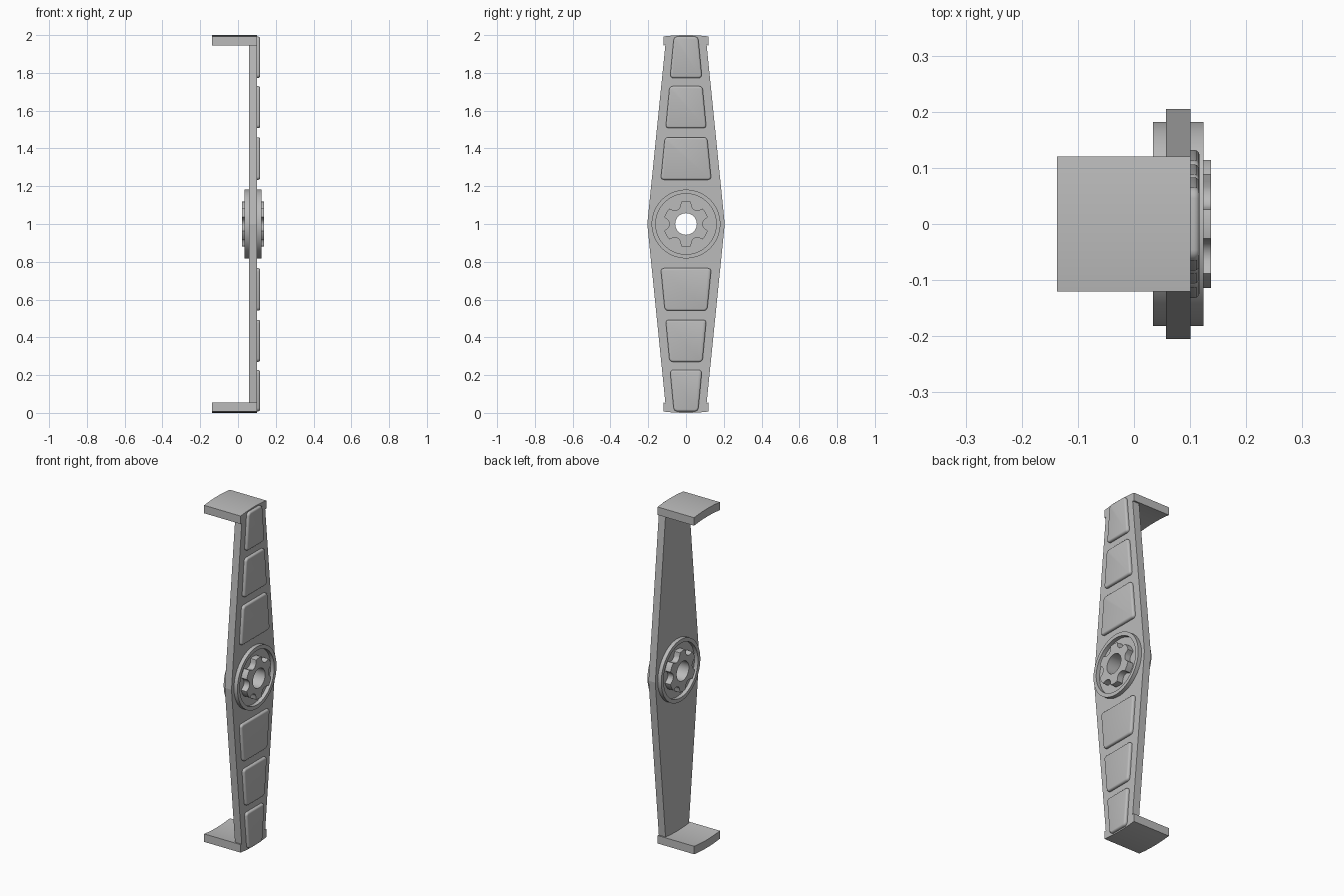
import bpy, bmesh
from math import sin, cos, asin, sqrt, pi, radians, hypot

cube = bpy.data.objects.get("Cube")
if cube:
    bpy.data.objects.remove(cube, do_unlink=True)

grey = bpy.data.materials.new("plain grey")
grey.use_nodes = True
colour = (0.5, 0.5, 0.5, 1)
grey.diffuse_color = colour
grey.node_tree.nodes["Principled BSDF"].inputs["Base Color"].default_value = colour

MID = 0.079          # x of the middle of the arm
ARM_X = (0.057, 0.101)
HOLE = 0.057


def finish(bm, name, smooth=True):
    bmesh.ops.recalc_face_normals(bm, faces=bm.faces)
    mesh = bpy.data.meshes.new(name)
    bm.to_mesh(mesh)
    bm.free()
    mesh.materials.append(grey)
    ob = bpy.data.objects.new(name, mesh)
    bpy.context.collection.objects.link(ob)
    bpy.ops.object.select_all(action='DESELECT')
    ob.select_set(True)
    bpy.context.view_layer.objects.active = ob
    if smooth:
        bpy.ops.object.shade_smooth_by_angle(angle=radians(35))
    return ob


def extrude(profile, x0, x1):
    """Solid from a (y, z) outline between two x values."""
    bm = bmesh.new()
    face = bm.faces.new([bm.verts.new((x0, y, z)) for y, z in profile])
    new = bmesh.ops.extrude_face_region(bm, geom=[face])["geom"]
    bmesh.ops.translate(bm, vec=(x1 - x0, 0, 0),
                        verts=[v for v in new if isinstance(v, bmesh.types.BMVert)])
    return bm


def collar(name, outer, inner, half, n=144):
    """Hollow disc whose radii are functions of the angle."""
    bm = bmesh.new()
    loops = []
    for radius, x in ((outer, -half), (outer, half), (inner, half), (inner, -half)):
        angles = [2 * pi * i / n for i in range(n)]
        loops.append([bm.verts.new((MID + x, radius(a) * cos(a), 1 + radius(a) * sin(a)))
                      for a in angles])
    for k in range(4):
        a, b = loops[k], loops[(k + 1) % 4]
        for i in range(n):
            j = (i + 1) % n
            bm.faces.new((a[i], a[j], b[j], b[i]))
    return finish(bm, name)


# Tapered arm with an opening for the hub
outline = [(0.205, 1), (0.107, 1.97), (-0.107, 1.97),
           (-0.205, 1), (-0.107, 0.03), (0.107, 0.03)]
arm = finish(extrude(outline, *ARM_X), "arm", smooth=False)
bore = [(0.07 * cos(i * pi / 24), 1 + 0.07 * sin(i * pi / 24)) for i in range(48)]
cutter = finish(extrude(bore, 0, 0.2), "hub_cutter", smooth=False)
cutter.hide_render = True
cut = arm.modifiers.new("hub opening", 'BOOLEAN')
cut.object = cutter
cut.solver = 'EXACT'
bpy.context.view_layer.objects.active = arm
bpy.ops.object.modifier_apply(modifier=cut.name)
bpy.data.objects.remove(cutter, do_unlink=True)

# Curved end flanges, raised pads
steps = 12
sweep = asin(0.12)
arc = [sweep * (2 * i / steps - 1) for i in range(steps + 1)]
pads = ((1.234, 1.459, 0.134, 0.112),
        (1.507, 1.73, 0.108, 0.087),
        (1.773, 1.992, 0.085, 0.064))
for side, label in ((1, "upper"), (-1, "lower")):
    flange = [(sin(a), 1 + side * cos(a)) for a in arc]
    flange += [(sin(a) , 1 + side * (cos(a) - 0.047)) for a in reversed(arc)]
    finish(extrude(flange, -0.137, ARM_X[1]), label + "_flange")
    for i, (low, high, wide, narrow) in enumerate(pads):
        shape = [(-wide, low), (wide, low), (narrow, high), (-narrow, high)]
        shape = [(y, 1 + side * (z - 1)) for y, z in shape]
        bm = extrude(shape, ARM_X[1] - 0.004, 0.117)
        # Round the outline corners, then the outer rim
        corners = [e for e in bm.edges if abs(e.verts[0].co.x - e.verts[1].co.x) > 0.005]
        bmesh.ops.bevel(bm, geom=corners, offset=0.018, segments=4,
                        profile=0.5, affect='EDGES')
        rim = [e for e in bm.edges if min(v.co.x for v in e.verts) > 0.116]
        bmesh.ops.bevel(bm, geom=rim, offset=0.01, segments=3,
                        profile=0.5, affect='EDGES')
        finish(bm, f"{label}_pad_{i + 1}")

# Hub: outer ring and a notched core with a through hole
def notched(angle, radius=0.12, bite=0.032):
    a = (angle + pi / 6) % (pi / 3) - pi / 6
    if abs(a) < asin(bite / radius):
        return radius * cos(a) - sqrt(bite ** 2 - (radius * sin(a)) ** 2)
    return radius


collar("hub_ring", lambda a: 0.182, lambda a: 0.16, 0.045)
collar("hub_core", notched, lambda a: HOLE, 0.058)
